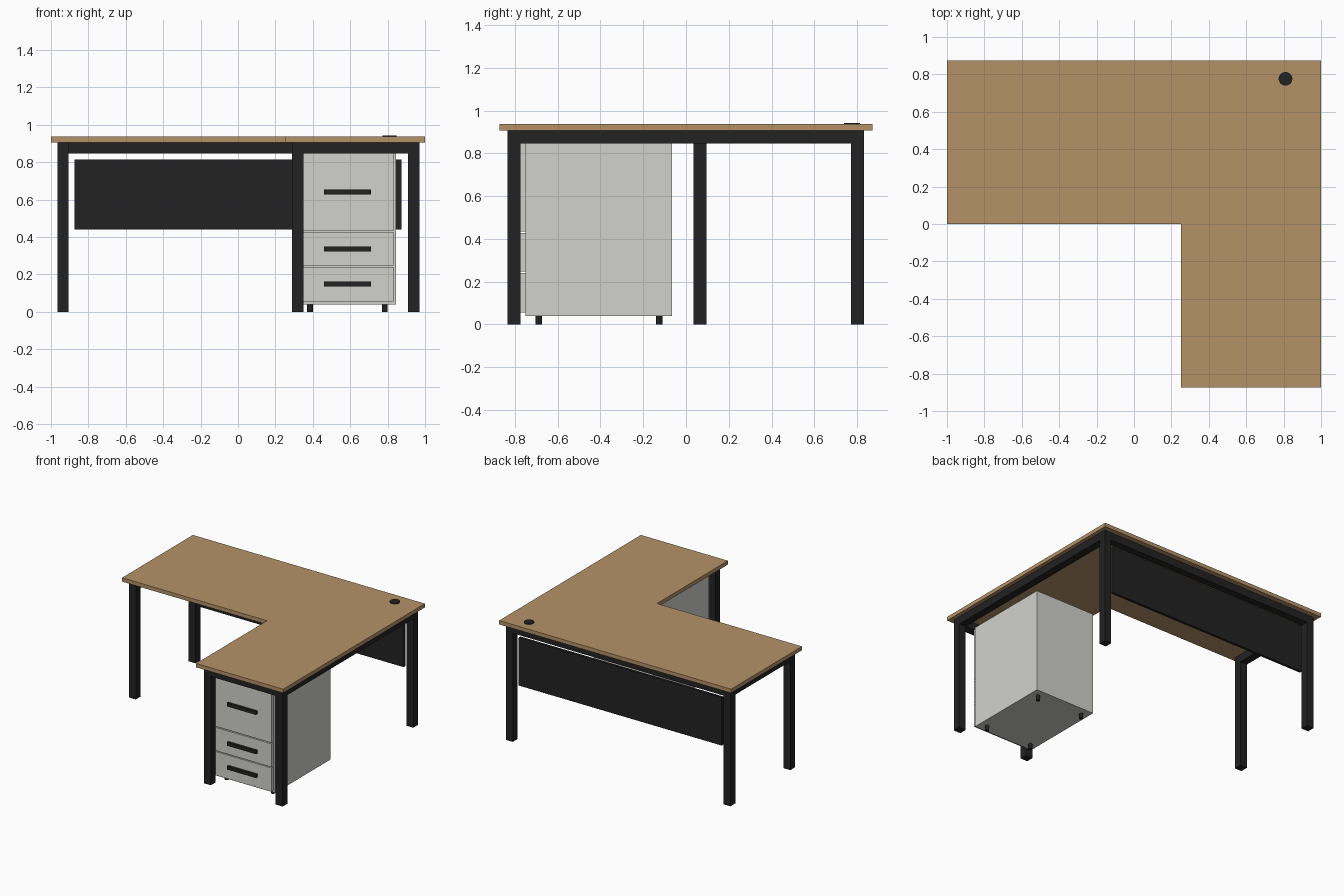
import bpy
import bmesh

cube = bpy.data.objects.get("Cube")
if cube:
    bpy.data.objects.remove(cube, do_unlink=True)


def material(name, rgb):
    m = bpy.data.materials.new(name)
    m.use_nodes = True
    m.diffuse_color = (*rgb, 1)
    m.node_tree.nodes["Principled BSDF"].inputs["Base Color"].default_value = (*rgb, 1)
    return m


WOOD = material("oak wood", (0.46, 0.29, 0.14))
BLACK = material("black metal", (0.016, 0.016, 0.016))
GREY = material("light grey", (0.64, 0.64, 0.61))


def finish(name, bm, mat):
    bmesh.ops.recalc_face_normals(bm, faces=bm.faces)
    mesh = bpy.data.meshes.new(name)
    bm.to_mesh(mesh)
    bm.free()
    mesh.materials.append(mat)
    obj = bpy.data.objects.new(name, mesh)
    bpy.context.collection.objects.link(obj)
    return obj


def box(name, xs, ys, zs, mat):
    bm = bmesh.new()
    bmesh.ops.create_cube(bm, size=1)
    for v in bm.verts:
        v.co = [r[0] if c < 0 else r[1] for c, r in zip(v.co, (xs, ys, zs))]
    return finish(name, bm, mat)


def cylinder(name, x, y, zs, radius, sides, mat):
    bm = bmesh.new()
    bmesh.ops.create_cone(bm, cap_ends=True, segments=sides, radius1=radius,
                          radius2=radius, depth=zs[1] - zs[0])
    bmesh.ops.translate(bm, verts=bm.verts, vec=(x, y, sum(zs) / 2))
    return finish(name, bm, mat)


# L-shaped worktop
outline = [(-1, 0), (0.25, 0), (0.25, -0.873), (1, -0.873), (1, 0.873), (-1, 0.873)]
bm = bmesh.new()
face = bm.faces.new([bm.verts.new((x, y, 0.907)) for x, y in outline])
top = bmesh.ops.extrude_face_region(bm, geom=[face])["geom"]
bmesh.ops.translate(bm, vec=(0, 0, 0.03),
                    verts=[v for v in top if isinstance(v, bmesh.types.BMVert)])
finish("worktop", bm, WOOD)
cylinder("cable_grommet", 0.81, 0.776, (0.93, 0.942), 0.037, 24, BLACK)

# Square legs
H = 0.03
L, M, R = -0.936, 0.32, 0.94
FRONT, MID, BACK = -0.805, 0.065, 0.803
legs = {"back_right_leg": (L, BACK), "middle_right_leg": (L, MID), "back_left_leg": (R, BACK),
        "front_right_leg": (M, FRONT), "front_left_leg": (R, FRONT)}
for name, (x, y) in legs.items():
    box(name, (x - H, x + H), (y - H, y + H), (0, 0.907), BLACK)

# Rails under the worktop
RAIL_Z = (0.847, 0.907)
for name, x0, x1, y in (("back_rail", L, R, BACK), ("front_rail", M, R, FRONT)):
    box(name, (x0 + H, x1 - H), (y - H, y + H), RAIL_Z, BLACK)
for name, x, y0 in (("left_rail", R, FRONT), ("right_rail", L, MID)):
    box(name, (x - H, x + H), (y0 + H, BACK - H), RAIL_Z, BLACK)

# Modesty panel
box("modesty_panel", (-0.875, 0.875), (0.79, 0.81), (0.44, 0.815), BLACK)

# Drawer pedestal
box("pedestal_body", (0.325, 0.845), (-0.75, -0.065), (0.04, 0.852), GREY)
drawers = (("bottom", 0.055, 0.24, 0.15), ("middle", 0.247, 0.428, 0.336),
           ("top", 0.436, 0.848, 0.642))
for name, z0, z1, zh in drawers:
    box(name + "_drawer_front", (0.338, 0.832), (-0.775, -0.75), (z0, z1), GREY)
    box(name + "_drawer_handle", (0.46, 0.71), (-0.795, -0.775), (zh - 0.013, zh + 0.013), BLACK)

# Pedestal feet
for side, x in (("right", 0.385), ("left", 0.785)):
    for end, y in (("front", -0.688), ("back", -0.126)):
        cylinder(f"{end}_{side}_foot", x, y, (0, 0.04), 0.015, 12, BLACK)
